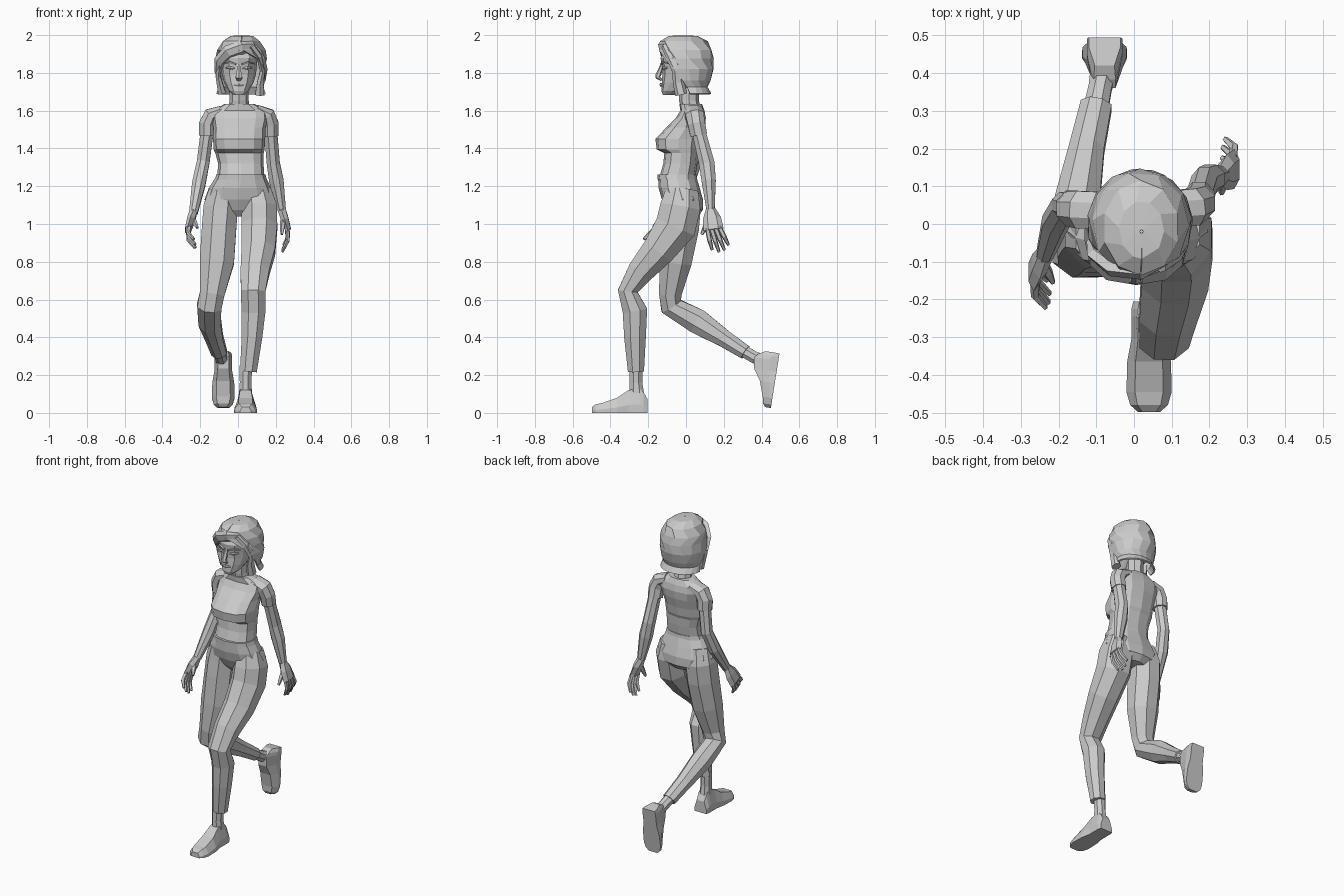
import bpy, bmesh
from math import sin, cos, radians, pi, copysign
from mathutils import Vector, Matrix


def make(name, rings, closed=True, mat=None):
    """Skin a list of equal-length point rings, flat shaded."""
    bm = bmesh.new()
    vs = [[bm.verts.new(mat @ Vector(p) if mat else p) for p in r] for r in rings]
    n = len(vs[0])
    for a, b in zip(vs, vs[1:]):
        for i in range(n if closed else n - 1):
            j = (i + 1) % n
            bm.faces.new((a[i], a[j], b[j], b[i]))
    if closed:
        bm.faces.new(vs[0])
        bm.faces.new(vs[-1])
    bmesh.ops.recalc_face_normals(bm, faces=bm.faces)
    me = bpy.data.meshes.new(name)
    bm.to_mesh(me)
    bm.free()
    ob = bpy.data.objects.new(name, me)
    bpy.context.collection.objects.link(ob)
    return ob


def pw(v, p):
    return copysign(abs(v) ** p, v)


def loft(name, rows, n=12, p=1.0):
    """Level rings; row = centre x, front y, back y, z, half width."""
    rings = []
    for cx, y0, y1, z, rx in rows:
        rings.append([(cx + rx * pw(cos(2 * pi * i / n), p),
                       (y0 + y1) / 2 + (y1 - y0) / 2 * pw(sin(2 * pi * i / n), p), z)
                      for i in range(n)])
    return make(name, rings)


def tube(name, rows, n=8, side=(1, 0, 0)):
    """Rings square to a path; row = x, y, z, radius along side, other radius."""
    pts = [Vector(r[:3]) for r in rows]
    rings = []
    for i, r in enumerate(rows):
        a, b = pts[max(i - 1, 0)], pts[min(i + 1, len(pts) - 1)]
        t = Vector((0, 0, 0))
        if i > 0:
            t += (pts[i] - a).normalized()
        if i < len(pts) - 1:
            t += (b - pts[i]).normalized()
        t.normalize()
        s = Vector(side)
        s = (s - t * s.dot(t)).normalized()
        u = t.cross(s)
        rings.append([pts[i] + s * r[3] * cos(2 * pi * (k + .5) / n) * 1.07
                      + u * r[4] * sin(2 * pi * (k + .5) / n) * 1.07 for k in range(n)])
    return make(name, rings)


# Torso, waistband and hips
loft("shirt", [(.015, -.14, .05, 1.25, .125), (.015, -.12, .06, 1.32, .12),
               (.008, -.115, .065, 1.375, .128), (.006, -.155, .075, 1.395, .135),
               (.006, -.162, .085, 1.45, .138), (.008, -.105, .10, 1.51, .138),
               (.01, -.055, .105, 1.56, .148), (.01, -.03, .098, 1.60, .145),
               (.008, -.035, .085, 1.635, .08)], 12, .8)
loft("waistband", [(.015, -.15, .058, 1.235, .138), (.015, -.152, .056, 1.262, .13)], 12, .85)
loft("hips", [(.01, -.07, .06, 1.04, .07), (.01, -.1, .09, 1.075, .16),
              (.01, -.128, .09, 1.13, .187), (.01, -.145, .073, 1.19, .165),
              (.015, -.148, .055, 1.25, .132)], 12, .9)

# Forward leg and trailing leg
tube("front_leg", [(.1, -.02, 1.18, .075, .085), (.112, -.03, 1.09, .095, .108),
                   (.113, -.055, .985, .096, .11), (.108, -.145, .86, .09, .088),
                   (.09, -.24, .75, .077, .07), (.08, -.308, .645, .066, .053),
                   (.082, -.27, .54, .064, .066), (.074, -.27, .4, .055, .058),
                   (.055, -.265, .22, .045, .043)])
tube("front_ankle", [(.042, -.265, .25, .034, .034), (.04, -.265, .16, .031, .034),
                     (.04, -.26, .09, .036, .04)])
tube("rear_leg", [(-.08, -.03, 1.18, .075, .085), (-.092, -.02, 1.09, .092, .1),
                  (-.1, -.03, .98, .092, .1), (-.112, -.055, .8, .092, .086),
                  (-.137, -.083, .63, .066, .06), (-.152, -.078, .565, .065, .06),
                  (-.15, .06, .485, .06, .067), (-.125, .2, .395, .047, .047),
                  (-.1, .315, .32, .042, .038)])
tube("rear_ankle", [(-.102, .3, .33, .033, .032), (-.09, .36, .295, .031, .032),
                    (-.078, .42, .27, .036, .036)])


# Shoes: one profile from heel to toe, posed twice
def shoe(name, mat):
    rows = [(0, .042, .075), (-.02, .047, .11), (-.04, .047, .13), (-.1, .047, .12),
            (-.16, .058, .08), (-.24, .06, .052), (-.275, .05, .045), (-.293, .03, .03)]
    make(name, [[(-w, y, 0), (-w, y, h * .35), (-w * .62, y, h), (w * .62, y, h),
                 (w, y, h * .35), (w, y, 0)] for y, w, h in rows], mat=mat)


shoe("front_shoe", Matrix.Translation((.04, -.205, 0)))
shoe("rear_shoe", Matrix.Translation((-.078, .495, .315)) @ Matrix.Rotation(radians(81), 4, 'X'))

# Sleeves and arms
tube("right_sleeve", [(-.08, .035, 1.6, .05, .028), (-.142, .038, 1.575, .05, .042),
                      (-.163, .04, 1.53, .046, .044), (-.164, .044, 1.47, .045, .042)], 8, (0, 1, 0))
tube("left_sleeve", [(.095, .038, 1.605, .05, .028), (.157, .045, 1.575, .05, .042),
                     (.172, .055, 1.53, .046, .044), (.173, .068, 1.47, .045, .042)], 8, (0, 1, 0))
tube("right_arm", [(-.162, .042, 1.5, .035, .036), (-.184, .05, 1.33, .034, .036),
                   (-.208, .005, 1.21, .036, .037), (-.236, -.08, 1.06, .023, .025)])
tube("left_arm", [(.172, .065, 1.5, .035, .036), (.187, .11, 1.32, .035, .042),
                  (.203, .12, 1.23, .039, .038), (.23, .13, 1.075, .024, .022)])


# Hands: palm, four fingers and a thumb
def hand(name, wrist, knuckle, tip, spread, thumb):
    w, k, t, s = map(Vector, (wrist, knuckle, tip, spread))
    tube(name + "_palm", [(*w, .022, .024), (*w.lerp(k, .45), .022, .045), (*k, .016, .05)], 6)
    for i in range(4):
        o = (i - 1.5) * .024
        reach = (.9, 1.05, 1.0, .8)[i]
        a, b = k + s * o, k + (t - k) * reach + s * o * 1.3
        m = a.lerp(b, .5) + Vector((copysign(.012, w.x), 0, 0))
        tube(f"{name}_finger_{i + 1}", [(*a.lerp(w, .1), .012, .013), (*m, .011, .012), (*b, .007, .008)], 5)
    th = Vector(thumb)
    a = w.lerp(k, .3)
    tube(name + "_thumb", [(*a, .014, .018), (*a.lerp(th, .6), .013, .014), (*th, .007, .008)], 5)


hand("left_hand", (.23, .13, 1.08), (.266, .146, .97), (.236, .188, .86), (0, .97, .15),
     (.232, .083, .945))
hand("right_hand", (-.236, -.08, 1.065), (-.266, -.13, .965), (-.226, -.195, .885), (0, -.85, .4),
     (-.215, -.155, .98))

# Neck, head and face
loft("neck", [(.006, -.025, .08, 1.6, .06), (.006, -.037, .068, 1.655, .05),
              (.006, -.04, .07, 1.74, .05)], 8)
loft("head", [(.005, -.122, -.06, 1.683, .028), (.005, -.13, -.01, 1.703, .052),
              (.005, -.128, .07, 1.75, .078), (.005, -.125, .11, 1.79, .09),
              (.005, -.128, .12, 1.83, .094), (.005, -.135, .12, 1.88, .098),
              (.005, -.1, .1, 1.95, .08)], 12, .88)
tube("nose", [(.005, -.126, 1.845, .01, .008), (.005, -.146, 1.79, .014, .014),
              (.005, -.15, 1.777, .019, .012), (.005, -.128, 1.762, .012, .006)], 6)
tube("lips", [(-.022, -.124, 1.735, .005, .003), (.005, -.131, 1.737, .01, .009),
              (.032, -.124, 1.735, .005, .003)], 6, (0, 0, 1))
for sgn, label in ((-1, "right"), (1, "left")):
    x = lambda d: .005 + sgn * d
    tube(label + "_brow", [(x(.016), -.131, 1.845, .005, .007), (x(.05), -.122, 1.858, .005, .007),
                           (x(.078), -.095, 1.85, .003, .004)], 4, (0, 0, 1))
    tube(label + "_eye", [(x(.02), -.122, 1.822, .004, .004), (x(.042), -.117, 1.825, .01, .01),
                          (x(.068), -.1, 1.827, .004, .005)], 6, (0, 0, 1))

# Bobbed hair: shell open at the face; row = cx, cy, z, rx, ry, opening
hair_rows = [(.02, -.02, 1.994, .004, .004, 0), (.02, -.015, 1.991, .058, .075, 0),
             (.018, -.01, 1.965, .098, .122, 0), (.018, -.002, 1.92, .124, .136, 3),
             (.017, .0, 1.875, .132, .142, 40), (.016, .0, 1.82, .136, .142, 62),
             (.016, .01, 1.76, .126, .115, 76), (.016, .015, 1.725, .115, .095, 84),
             (.016, .025, 1.688, .126, .105, 88)]
rings = []
for k, (cx, cy, z, rx, ry, op) in enumerate(hair_rows):
    row = []
    for i in range(11):
        # alternate rows are turned half a step for a chunky look
        f = i + (.4 if k % 2 and 0 < i < 10 else 0)
        a = radians(-90 + op + (360 - 2 * op) * f / 10)
        row.append((cx + rx * cos(a), cy + ry * sin(a), z))
    rings.append(row)
hair = make("hair", rings, closed=False)
mod = hair.modifiers.new("thickness", 'SOLIDIFY')
mod.thickness, mod.offset = .01, 0

# Swept fringe and side locks
tube("fringe_sweep", [(.085, -.095, 1.945, .012, .02), (.02, -.126, 1.935, .02, .036),
                      (-.05, -.118, 1.91, .02, .036), (-.095, -.08, 1.865, .018, .03),
                      (-.11, -.045, 1.80, .01, .015)], 6, (0, 1, .2))
tube("left_lock", [(.07, -.11, 1.945, .018, .02), (.112, -.08, 1.89, .016, .026),
                   (.13, -.045, 1.81, .014, .026), (.118, -.04, 1.75, .018, .028),
                   (.115, -.025, 1.685, .026, .03)], 6)
tube("right_lock", [(-.098, -.06, 1.85, .014, .025), (-.105, -.035, 1.78, .014, .028),
                    (-.085, -.02, 1.692, .022, .028)], 6)
